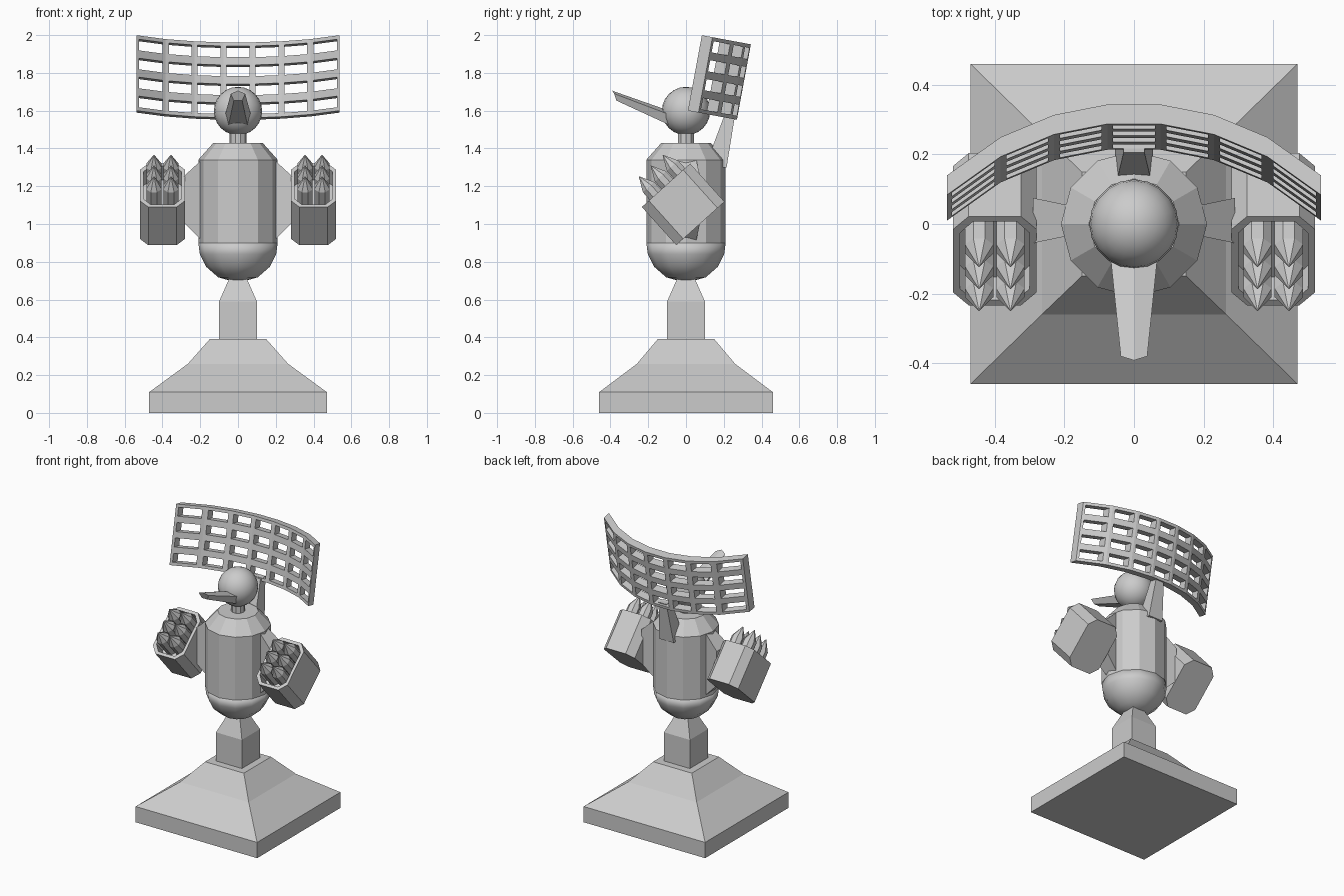
import bpy, bmesh, math
from mathutils import Vector, Matrix

if "Cube" in bpy.data.objects:
    bpy.data.objects.remove(bpy.data.objects["Cube"])

def finish(name, bm, smooth=False):
    bmesh.ops.recalc_face_normals(bm, faces=bm.faces)
    for f in bm.faces:
        f.smooth = smooth
    me = bpy.data.meshes.new(name)
    bm.to_mesh(me)
    bm.free()
    ob = bpy.data.objects.new(name, me)
    bpy.context.collection.objects.link(ob)
    return ob

def loft(name, rings, smooth=False):
    """Bridge a list of equal-length point rings and cap both ends."""
    bm = bmesh.new()
    vs = [[bm.verts.new(p) for p in r] for r in rings]
    n = len(rings[0])
    for a, b in zip(vs, vs[1:]):
        for i in range(n):
            bm.faces.new((a[i], a[(i + 1) % n], b[(i + 1) % n], b[i]))
    bm.faces.new(vs[0])
    bm.faces.new(vs[-1])
    return finish(name, bm, smooth)

def rect(hx, y0, y1, z):
    return [(-hx, y0, z), (hx, y0, z), (hx, y1, z), (-hx, y1, z)]

def circle(r, z, n, off=0.0):
    return [(r * math.cos(math.tau * i / n + off),
             r * math.sin(math.tau * i / n + off), z) for i in range(n)]

# Stepped square base and post
loft("base", [rect(x, -y, y, z) for x, y, z in
              [(.47, .46, 0), (.47, .46, .11), (.265, .26, .26), (.15, .15, .39)]])
loft("post", [rect(h, -h, h, z) for h, z in [(.1, .38), (.1, .59), (.045, .715)]])

# Twelve-sided body with rounded bottom
loft("body", [circle(r, z, 12) for r, z in [(.21, .9), (.21, 1.34), (.13, 1.43)]])
loft("body_bottom", [circle(r, z, 12) for r, z in
                     [(.03, .697), (.105, .718), (.17, .775), (.202, .84), (.21, .9)]], True)

# Neck and round head
loft("neck", [circle(.045, z, 10) for z in (1.42, 1.52)])
bm = bmesh.new()
bmesh.ops.create_uvsphere(bm, u_segments=20, v_segments=12, radius=.128,
                          matrix=Matrix.Translation((0, 0, 1.598)))
finish("head", bm, True)

# Upturned tapering beak
def beak_ring(y, wt, wb, zt, zm, zb, tip=0.0):
    return [(0, y - tip, zt), (wt, y, zm), (wb, y + tip, zb), (-wb, y + tip, zb), (-wt, y, zm)]
loft("beak", [beak_ring(-.09, .068, .05, 1.60, 1.58, 1.525),
              beak_ring(-.38, .038, .022, 1.706, 1.69, 1.653, .012)])

# Missile pods: local z is the firing axis, local y the tall direction
AXIS = math.radians(42)
CX, CY, HW, HC, HD = .045, .05, .12, .172, .136
outline = [(HW - CX, -HC), (HW, -HC + CY), (HW, HC - CY), (HW - CX, HC),
           (CX - HW, HC), (-HW, HC - CY), (-HW, CY - HC), (CX - HW, -HC)]
def pod_ring(z, inset=0.0):
    return [(x * (1 - inset / HW), y * (1 - inset / HC), z) for x, y in outline]

for side, s in (("left", -1), ("right", 1)):
    place = Matrix.Translation((s * .4, -.015, 1.104)) @ Matrix.Rotation(AXIS, 4, 'X')
    pod = loft(side + "_pod", [pod_ring(-HD), pod_ring(HD), pod_ring(HD, .02), pod_ring(HD - .1, .02)])
    pod.matrix_world = place
    for row in (-1, 0, 1):
        for col in (-1, 1):
            m = loft(side + "_missile", [circle(r, z, 8, math.pi / 8) for r, z in
                                         [(.044, .03), (.044, .19), (.001, .267)]])
            m.matrix_world = place @ Matrix.Translation((col * .045, .01 + row * .085, 0))
    # Tapered pylon joining pod to body
    loft(side + "_pylon", [[(s * x, .01 - h, z0), (s * x, .01 + h, z0),
                            (s * x, .01 + h, z1), (s * x, .01 - h, z1)]
                           for x, h, z0, z1 in [(.17, .04, .89, 1.36), (.29, .065, 1.01, 1.25)]])

# Support strut behind the head
loft("dish_strut", [rect(.055, .10, .215, 1.30), rect(.03, .205, .26, 1.58)])

# Curved lattice antenna: grid of bars, extruded backwards and tilted
HALF, R = .537, .79
joints = [-HALF + 2 * HALF * i / 7 for i in range(8)]
def depth(x):
    arc = [math.sqrt(R * R - j * j) - math.sqrt(R * R - HALF * HALF) for j in joints]
    i = min(6, max(0, int((x + HALF) / (2 * HALF) * 7)))
    t = (x - joints[i]) / (joints[i + 1] - joints[i])
    return arc[i] * (1 - t) + arc[i + 1] * t

xs = [-HALF, -.523]
for j in joints[1:-1]:
    xs += [j - .017, j, j + .017]
xs += [.523, HALF]
us = [0, .02]
for k in range(4):
    us += [.08 + k * .102, .122 + k * .102]
us[-1] = .406
tilt = math.radians(10.5)
up = Vector((0, math.sin(tilt), math.cos(tilt)))
back = Vector((0, math.cos(tilt), -math.sin(tilt)))
bm = bmesh.new()
grid = [[bm.verts.new(Vector((x, .01, 1.6)) + up * u + back * depth(x)) for u in us] for x in xs]
for i in range(len(xs) - 1):
    for j in range(len(us) - 1):
        if i % 3 == 1 and j % 2 == 1:
            continue
        bm.faces.new((grid[i][j], grid[i + 1][j], grid[i + 1][j + 1], grid[i][j + 1]))
ext = bmesh.ops.extrude_face_region(bm, geom=bm.faces[:], use_keep_orig=True)
bmesh.ops.translate(bm, vec=back * .057,
                    verts=[g for g in ext["geom"] if isinstance(g, bmesh.types.BMVert)])
finish("antenna_lattice", bm)
